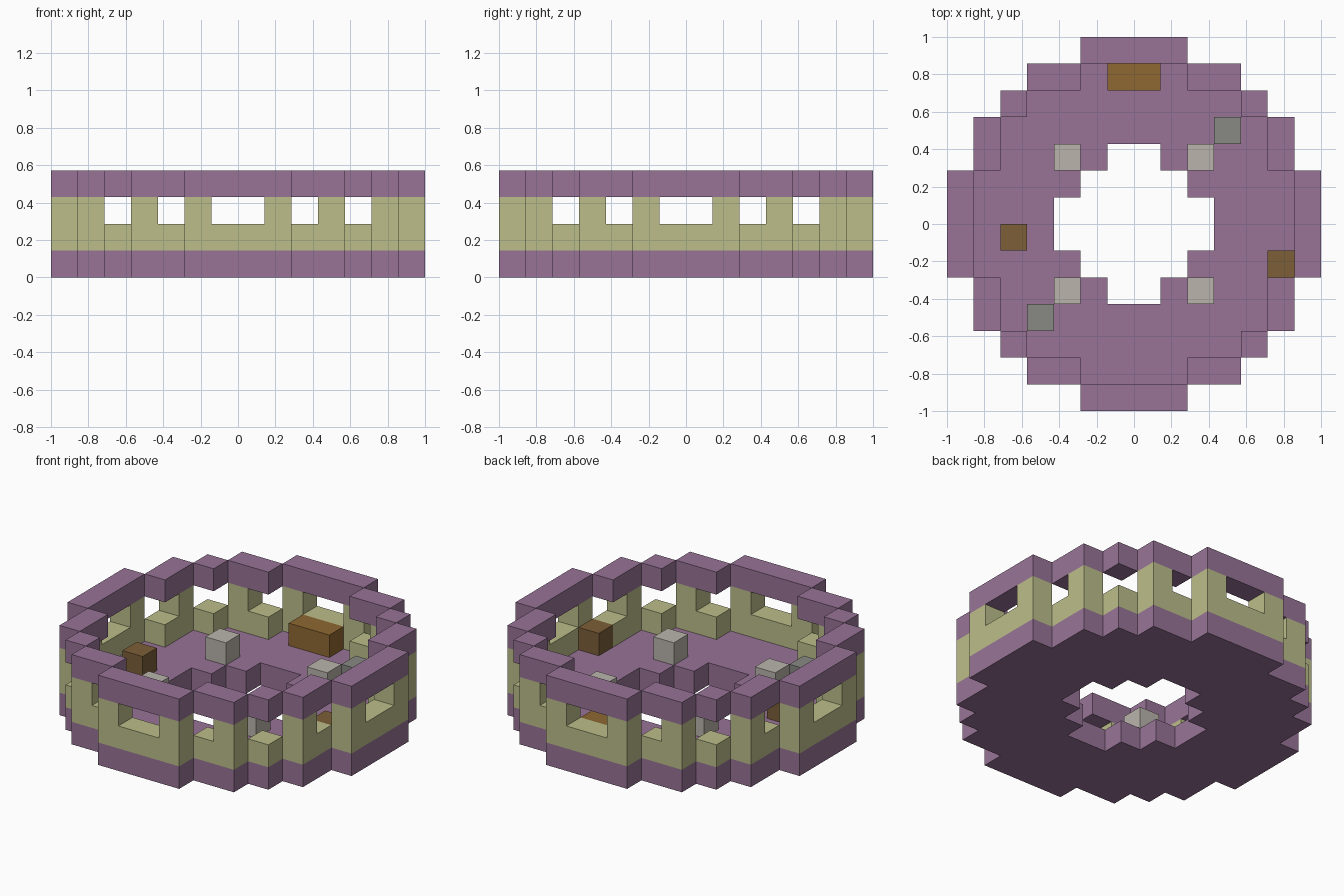
import bpy
import bmesh
from mathutils import Vector

cube = bpy.data.objects.get("Cube")
if cube:
    bpy.data.objects.remove(cube, do_unlink=True)

U = 1 / 7                           # size of one block
OUTER = [7, 7, 6, 6, 5, 4, 2]       # half width of the disc per row from the centre
HOLE = [3, 2, 1, 0, 0, 0, 0]        # half width of the central opening per row
LAYER = range(-7, 7)


def material(name, rgb):
    mat = bpy.data.materials.new(name)
    mat.use_nodes = True
    linear = [((c / 255 + 0.055) / 1.055) ** 2.4 for c in rgb] + [1]
    mat.diffuse_color = linear
    mat.node_tree.nodes["Principled BSDF"].inputs["Base Color"].default_value = linear
    return mat


purple = material("purple", (152, 116, 151))
olive = material("olive", (188, 190, 138))
light_grey = material("light grey", (186, 180, 172))
grey = material("grey", (136, 136, 133))
orange_brown = material("orange brown", (143, 104, 50))
dark_brown = material("dark brown", (125, 95, 56))


def fold(i):
    """Distance of a block from the centre line, the same on both sides."""
    return i if i >= 0 else -1 - i


def in_disc(i, j):
    return fold(j) < 7 and fold(i) < OUTER[fold(j)]


def in_rim(i, j):
    return in_disc(i, j) and not all(
        in_disc(i + a, j + b) for a, b in ((1, 0), (-1, 0), (0, 1), (0, -1)))


def is_pillar(i, j):
    a, b = sorted((fold(i), fold(j)))
    return (a, b) in ((1, 6), (3, 5))


disc = [(i, j) for i in LAYER for j in LAYER if in_disc(i, j)]
rim = [c for c in disc if in_rim(*c)]

# Parts as sets of blocks
floor = {(i, j, 0) for i, j in disc if fold(i) >= HOLE[fold(j)]}
wall = {(i, j, 1) for i, j in rim} | {(i, j, 2) for i, j in rim if is_pillar(i, j)}
top_ring = {(i, j, 3) for i, j in rim}
parts = [
    ("floor", floor, purple),
    ("windowed_wall", wall, olive),
    ("top_ring", top_ring, purple),
    ("chest", {(-1, 5, 1), (0, 5, 1)}, orange_brown),
    ("left_crate", {(5, -2, 1)}, dark_brown),
    ("right_crate", {(-5, -1, 1)}, dark_brown),
    ("back_left_stone", {(3, 3, 1)}, grey),
    ("front_right_stone", {(-4, -4, 1)}, grey),
]
for side, x in (("left", 2), ("right", -3)):
    for end, y in (("back", 2), ("front", -3)):
        parts.append((f"{end}_{side}_post", {(x, y, 1)}, light_grey))

filled = set().union(*(blocks for _, blocks, _ in parts))


def build(name, blocks, mat):
    """Skin the exposed sides of the blocks, then merge flat regions."""
    bm = bmesh.new()
    for block in sorted(blocks):
        middle = Vector(block) + Vector((0.5, 0.5, 0.5))
        for axis in range(3):
            for sign in (1, -1):
                n, s, t = Vector(), Vector(), Vector()
                n[axis] = sign
                s[(axis + 1) % 3] = 1
                t[(axis + 2) % 3] = sign
                if tuple(int(b + d) for b, d in zip(block, n)) in filled:
                    continue
                corners = ((-1, -1), (1, -1), (1, 1), (-1, 1))
                bm.faces.new([bm.verts.new((middle + (n + s * a + t * b) / 2) * U)
                              for a, b in corners])
    bmesh.ops.remove_doubles(bm, verts=bm.verts[:], dist=0.001)
    bmesh.ops.dissolve_limit(bm, angle_limit=0.01, verts=bm.verts[:], edges=bm.edges[:])
    mesh = bpy.data.meshes.new(name)
    bm.to_mesh(mesh)
    bm.free()
    mesh.materials.append(mat)
    obj = bpy.data.objects.new(name, mesh)
    bpy.context.collection.objects.link(obj)


for part in parts:
    build(*part)
